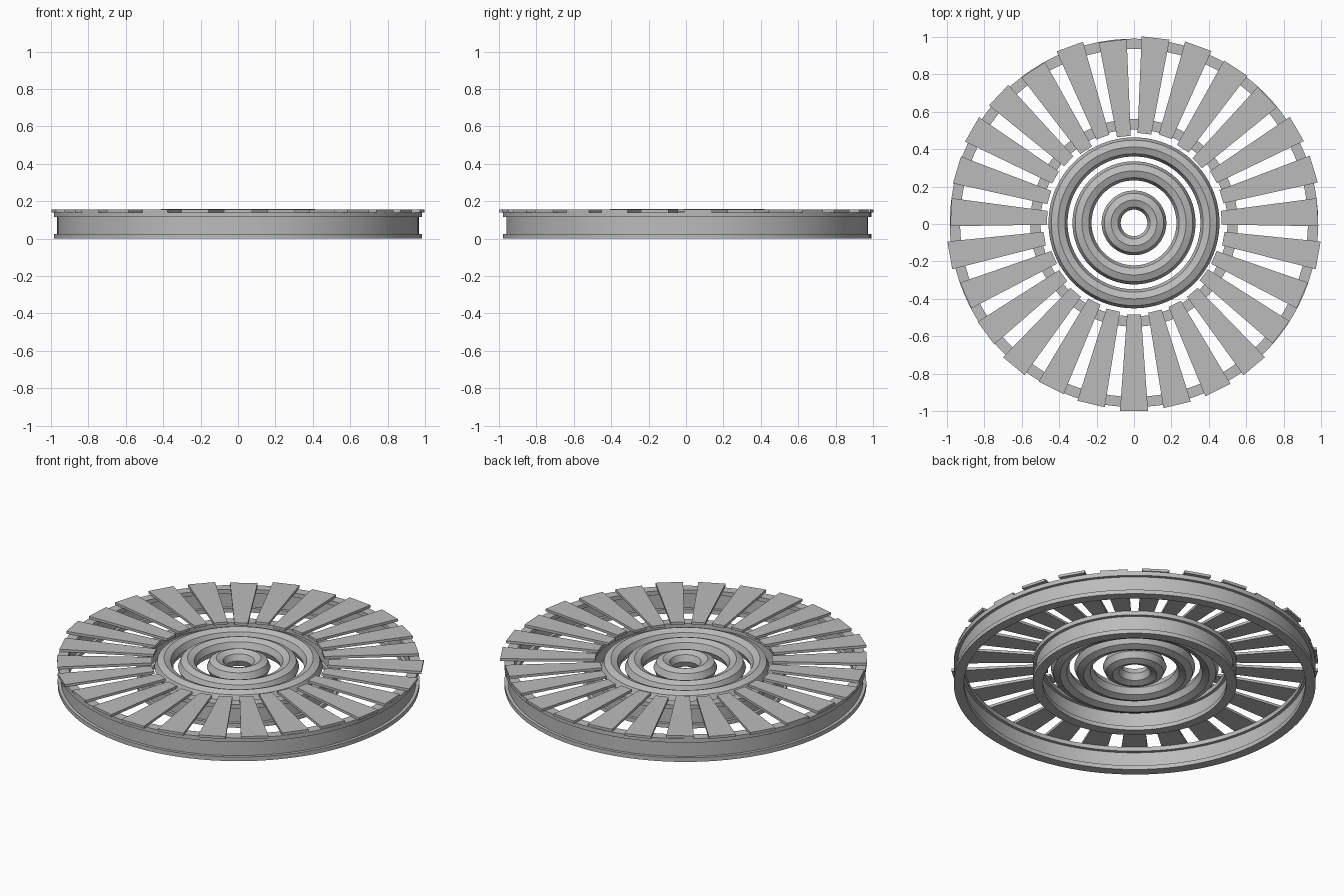
import bpy, math
from mathutils import Matrix

cube = bpy.data.objects.get("Cube")
if cube:
    bpy.data.objects.remove(cube)

grey = bpy.data.materials.new("plain_grey")
grey.use_nodes = True
colour = (0.5, 0.5, 0.5, 1)
grey.diffuse_color = colour
grey.node_tree.nodes["Principled BSDF"].inputs["Base Color"].default_value = colour

CENTRE_Y = 0.006
SEGMENTS = 96


def make_object(name, verts, faces, smooth=False):
    mesh = bpy.data.meshes.new(name)
    mesh.from_pydata(verts, [], faces)
    mesh.materials.append(grey)
    obj = bpy.data.objects.new(name, mesh)
    bpy.context.collection.objects.link(obj)
    if smooth:
        bpy.ops.object.select_all(action="DESELECT")
        obj.select_set(True)
        bpy.context.view_layer.objects.active = obj
        bpy.ops.object.shade_smooth_by_angle(angle=math.radians(30))
    return obj


def lathe(name, profile):
    """Turn a closed counter-clockwise (radius, height) profile into a ring."""
    n = len(profile)
    verts, faces = [], []
    for s in range(SEGMENTS):
        a = math.tau * s / SEGMENTS
        verts += [(r * math.cos(a), r * math.sin(a) + CENTRE_Y, z) for r, z in profile]
        t = (s + 1) % SEGMENTS
        for i in range(n):
            j = (i + 1) % n
            faces.append((s * n + i, t * n + i, t * n + j, s * n + j))
    return make_object(name, verts, faces, smooth=True)


# Two circular rails with an I-beam section
def rail(name, inner, outer, height=0.14, flange=0.025, web=0.018):
    a, b = inner + web, outer - web
    low, high = flange, height - flange
    lathe(name, [(inner, 0), (outer, 0), (outer, low), (b, low), (b, high),
                 (outer, high), (outer, height), (inner, height),
                 (inner, high), (a, high), (a, low), (inner, low)])


rail("outer_rail", 0.93, 0.985)
rail("inner_rail", 0.5, 0.555)

# Three concentric rings with an octagonal section
for name, radius in (("large_ring", 0.406), ("middle_ring", 0.278), ("small_ring", 0.122)):
    corners = [math.tau * k / 8 for k in range(8)]
    lathe(name, [(radius + 0.051 * math.cos(a), 0.109 + 0.051 * math.sin(a)) for a in corners])

# Tapered planks laid across the rails, slightly uneven in reach (thousandths)
reach = [1005, 1000, 1000, 1000, 980, 980, 1000, 983, 1003, 1005, 980, 990, 1005, 995,
         980, 1003, 980, 995, 1000, 988, 980, 1000, 980, 987, 1000, 987, 995]
for i, tip in enumerate(reach):
    end = tip / 1000
    start = end - 0.515
    outline = [(start, -0.037), (end, -0.075), (end, 0.075), (start, 0.037)]
    verts = [(x, y, z) for z in (0.14, 0.155) for x, y in outline]
    sides = [(k, (k + 1) % 4, (k + 1) % 4 + 4, k + 4) for k in range(4)]
    plank = make_object(f"plank_{i + 1}", verts, [(3, 2, 1, 0), (4, 5, 6, 7)] + sides)
    turn = Matrix.Rotation(math.tau * i / len(reach) - math.pi / 2, 4, "Z")
    plank.data.transform(Matrix.Translation((0, CENTRE_Y, 0)) @ turn)
